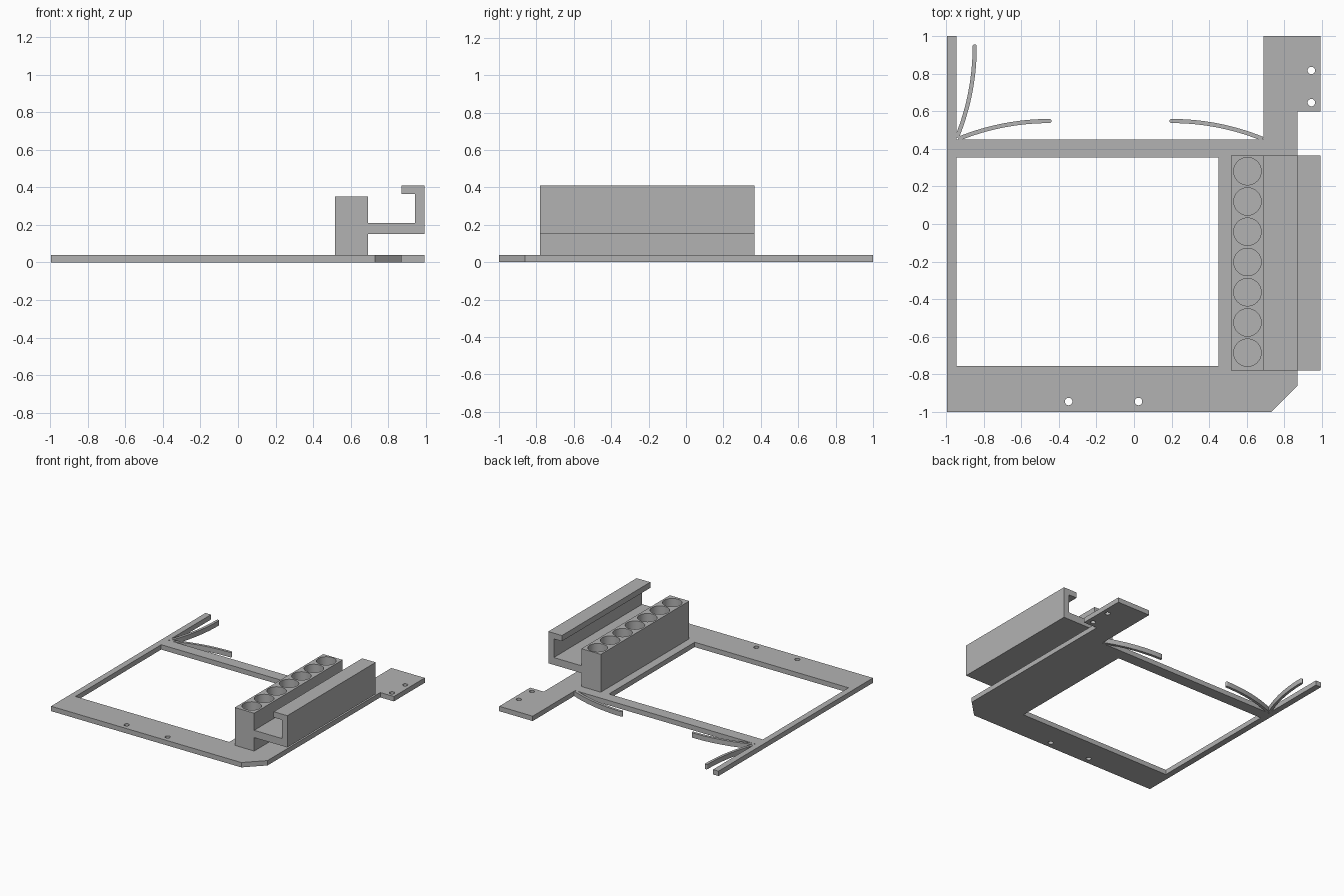
import bpy, bmesh
from math import sin, cos, pi, radians, asin
from mathutils import Matrix

cube = bpy.data.objects.get("Cube")
if cube:
    bpy.data.objects.remove(cube, do_unlink=True)

grey = bpy.data.materials.new("plain grey")
grey.use_nodes = True
grey.diffuse_color = (0.45, 0.45, 0.45, 1)
for node in grey.node_tree.nodes:
    if node.type == 'BSDF_PRINCIPLED':
        node.inputs["Base Color"].default_value = grey.diffuse_color


def rect(x0, x1, y0, y1):
    return [(x0, y0), (x1, y0), (x1, y1), (x0, y1)]


def circle(cx, cy, r, n=40):
    return [(cx + r * cos(2 * pi * i / n), cy + r * sin(2 * pi * i / n)) for i in range(n)]


def extrude(name, loops, low, high, along_y=False):
    """Fill an outline with its holes and give it depth along z, or along y."""
    curve = bpy.data.curves.new(name + "_profile", 'CURVE')
    curve.dimensions = '2D'
    curve.fill_mode = 'BOTH'
    curve.extrude = (high - low) / 2
    for loop in loops:
        spline = curve.splines.new('POLY')
        spline.points.add(len(loop) - 1)
        for point, (x, y) in zip(spline.points, loop):
            point.co = (x, y, 0, 1)
        spline.use_cyclic_u = True
    helper = bpy.data.objects.new(name + "_helper", curve)
    bpy.context.collection.objects.link(helper)
    bpy.context.view_layer.update()
    graph = bpy.context.evaluated_depsgraph_get()
    mesh = bpy.data.meshes.new_from_object(helper.evaluated_get(graph))
    bpy.data.objects.remove(helper, do_unlink=True)
    bpy.data.curves.remove(curve)

    middle = (low + high) / 2
    if along_y:
        place = Matrix.Translation((0, middle, 0)) @ Matrix.Rotation(radians(90), 4, 'X')
    else:
        place = Matrix.Translation((0, 0, middle))
    bm = bmesh.new()
    bm.from_mesh(mesh)
    bmesh.ops.remove_doubles(bm, verts=bm.verts, dist=0.00001)
    bm.transform(place)
    bmesh.ops.recalc_face_normals(bm, faces=bm.faces)
    bm.to_mesh(mesh)
    bm.free()
    mesh.name = name
    mesh.materials.clear()
    mesh.materials.append(grey)
    obj = bpy.data.objects.new(name, mesh)
    bpy.context.collection.objects.link(obj)
    bpy.ops.object.select_all(action='DESELECT')
    obj.select_set(True)
    bpy.context.view_layer.objects.active = obj
    bpy.ops.object.shade_smooth_by_angle(angle=radians(30))
    return obj


def spring(length, rise, half=0.011, n=20):
    """Outline of a bent strip that starts at the origin and levels out at a round tip."""
    radius = (length ** 2 + rise ** 2) / (2 * rise)
    sweep = asin(length / radius)

    def side(r):
        return [(length - r * sin(sweep * (1 - i / n)),
                 rise - radius + r * cos(sweep * (1 - i / n))) for i in range(n + 1)]
    tip = [(length + half * sin(pi * i / 8), rise + half * cos(pi * i / 8)) for i in range(1, 8)]
    return side(radius + half) + tip + side(radius - half)[::-1]


THICK = 0.04
BACK, FRONT = 0.365, -0.78

# Base frame with window, chamfered corner, rear tab and screw holes
outline = [(-0.995, -1), (0.73, -1), (0.87, -0.86), (0.87, 0.6), (0.993, 0.6), (0.993, 1),
           (0.69, 1), (0.69, 0.45), (-0.945, 0.45), (-0.945, 1), (-0.995, 1)]
window = rect(-0.945, 0.45, -0.755, 0.355)
screws = [circle(x, y, 0.02, 24) for x, y in
          [(0.944, 0.817), (0.944, 0.646), (-0.348, -0.945), (0.024, -0.945)]]
extrude("base_frame", [outline, window] + screws, 0, THICK)

# Thin curved springs behind the frame
strip = spring(0.485, 0.095)
extrude("rear_left_spring", [[(0.685 - x, 0.453 + y) for x, y in strip]], 0, THICK)
extrude("rear_right_spring", [[(-0.935 + x, 0.453 + y) for x, y in strip]], 0, THICK)
extrude("side_spring", [[(-0.943 + y, 0.46 + x) for x, y in strip]], 0, THICK)

# Block with a row of round sockets
sockets = [circle(0.604, 0.281 - 0.161 * i, 0.073, 48) for i in range(7)]
extrude("socket_block", [rect(0.517, 0.693, FRONT, BACK)] + sockets, THICK, 0.35)

# Hooked channel on the outer side of the block
hook = [(0.693, 0.15), (0.993, 0.15), (0.993, 0.41), (0.87, 0.41), (0.87, 0.363),
        (0.943, 0.363), (0.943, 0.21), (0.693, 0.21)]
extrude("hooked_channel", [hook], FRONT, BACK, along_y=True)
